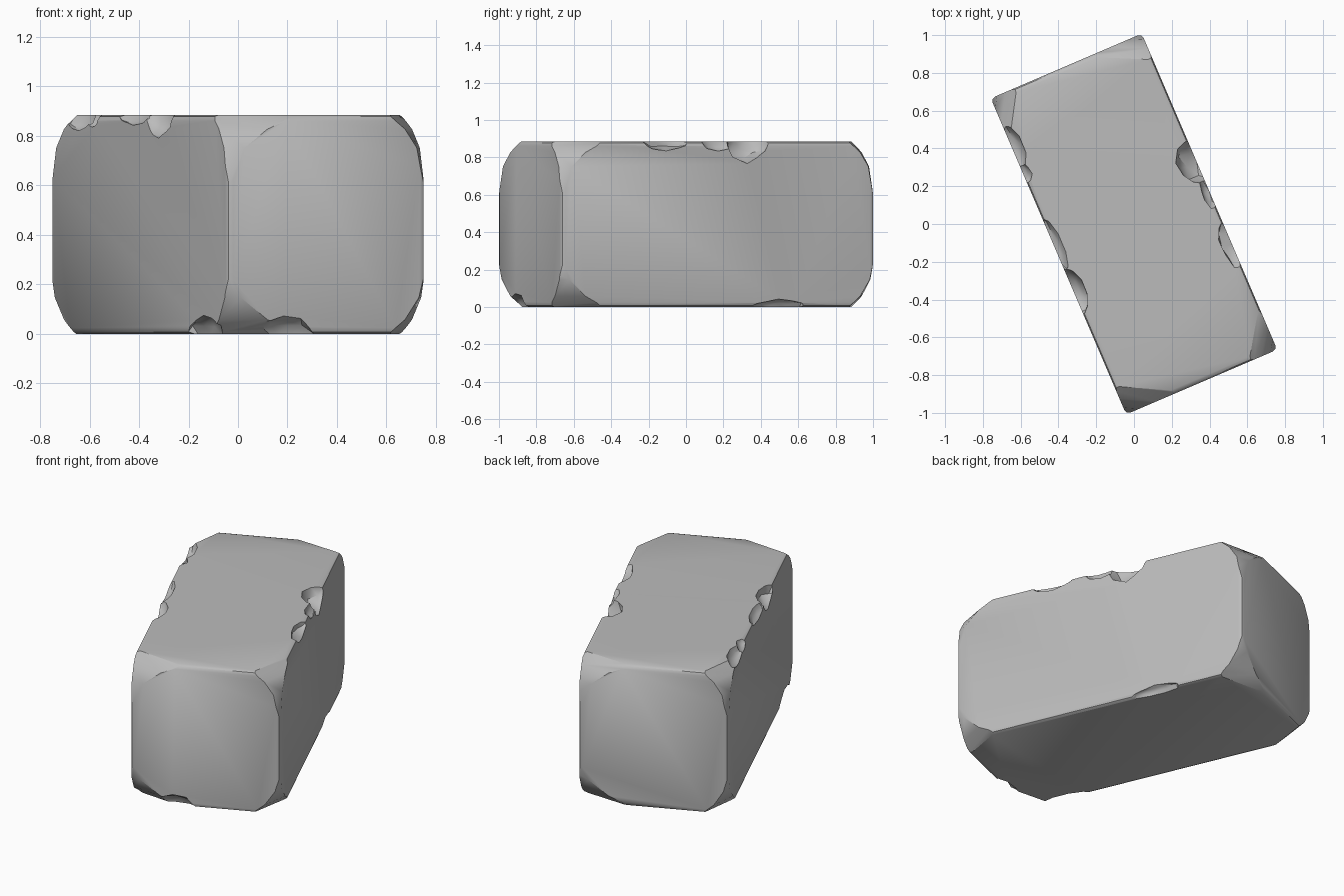
import bpy, bmesh, math, random
from mathutils import Vector

random.seed(4)
if "Cube" in bpy.data.objects:
    bpy.data.objects.remove(bpy.data.objects["Cube"])

W, L, H = 0.435, 0.91, 0.885      # half width, half length, full height
TURN = math.radians(23.2)

stone = bpy.data.materials.new("grey stone")
stone.use_nodes = True
GREY = (0.5, 0.5, 0.5, 1)
stone.diffuse_color = GREY
stone.node_tree.nodes["Principled BSDF"].inputs["Base Color"].default_value = GREY


def add_object(name, bm):
    mesh = bpy.data.meshes.new(name)
    bm.to_mesh(mesh)
    bm.free()
    mesh.materials.append(stone)
    obj = bpy.data.objects.new(name, mesh)
    bpy.context.collection.objects.link(obj)
    return obj


def slice_corner(bm, sx, sy, top, p, q, r):
    """Cut a corner off by a plane p, q, r away along its three edges."""
    sz = 1 if top else -1
    corner = Vector((sx * W, sy * L, H if top else 0))
    normal = Vector((sx / p, sy / q, sz / r))
    point = corner - Vector((sx * p, 0, 0))
    res = bmesh.ops.bisect_plane(bm, geom=bm.verts[:] + bm.edges[:] + bm.faces[:],
                                 plane_co=point, plane_no=normal, clear_outer=True)
    rim = [e for e in res["geom_cut"] if isinstance(e, bmesh.types.BMEdge)]
    bmesh.ops.contextual_create(bm, geom=rim)


# Block with softened edges
bm = bmesh.new()
bmesh.ops.create_cube(bm, size=1)
for v in bm.verts:
    v.co = Vector((v.co.x * 2 * W, v.co.y * 2 * L, (v.co.z + 0.5) * H))
bmesh.ops.bevel(bm, geom=bm.edges[:], offset=0.024, segments=2, profile=0.5, affect='EDGES')

# Worn corners: a broad facet, then a steep one running down the upright edge
CORNERS = [(-1, -1, 0.25, 0.13), (1, 1, 0.25, 0.12), (-1, 1, 0.12, 0.2), (1, -1, 0.13, 0.2)]
for sx, sy, p, q in CORNERS:
    for top in (True, False):
        slice_corner(bm, sx, sy, top, p, q, 0.19)
        slice_corner(bm, sx, sy, top, p * 0.5, q * 0.5, 0.33 if top else 0.27)
        slice_corner(bm, sx, sy, top, p * 1.25, q * 1.25, 0.13)
bmesh.ops.recalc_face_normals(bm, faces=bm.faces[:])
block = add_object("stone_block", bm)

# Chips broken out of the edges: centre, then radii
CHIPS = [
    ((-W, 0.62, H), (0.06, 0.15, 0.07)),
    ((-W, 0.48, H), (0.045, 0.07, 0.05)),
    ((-W, -0.2, H), (0.075, 0.14, 0.1)),
    ((-W, 0.06, H), (0.045, 0.16, 0.04)),
    ((W, 0.17, H), (0.115, 0.13, 0.11)),
    ((W, 0.0, H), (0.045, 0.1, 0.05)),
    ((W, -0.3, H), (0.06, 0.14, 0.05)),
    ((-W, -0.66, 0), (0.06, 0.17, 0.07)),
    ((-0.19, -L, 0), (0.14, 0.06, 0.07)),
    ((W, 0.35, 0), (0.04, 0.16, 0.04)),
]
for centre, radii in CHIPS:
    cb = bmesh.new()
    bmesh.ops.create_icosphere(cb, subdivisions=2, radius=1)
    for v in cb.verts:
        k = random.uniform(0.85, 1.08)
        v.co = Vector(c + n * k * r for c, n, r in zip(centre, v.co, radii))
    cutter = add_object("chip_cutter", cb)
    cutter.hide_render = True
    mod = block.modifiers.new("chip", 'BOOLEAN')
    mod.operation = 'DIFFERENCE'
    mod.solver = 'EXACT'
    mod.object = cutter
    bpy.context.view_layer.objects.active = block
    bpy.ops.object.modifier_apply(modifier=mod.name)
    bpy.data.objects.remove(cutter)

# Turn the block and shade it smooth over the soft edges
bpy.ops.object.select_all(action='DESELECT')
block.select_set(True)
block.rotation_euler.z = TURN
bpy.ops.object.shade_smooth_by_angle(angle=math.radians(35))
